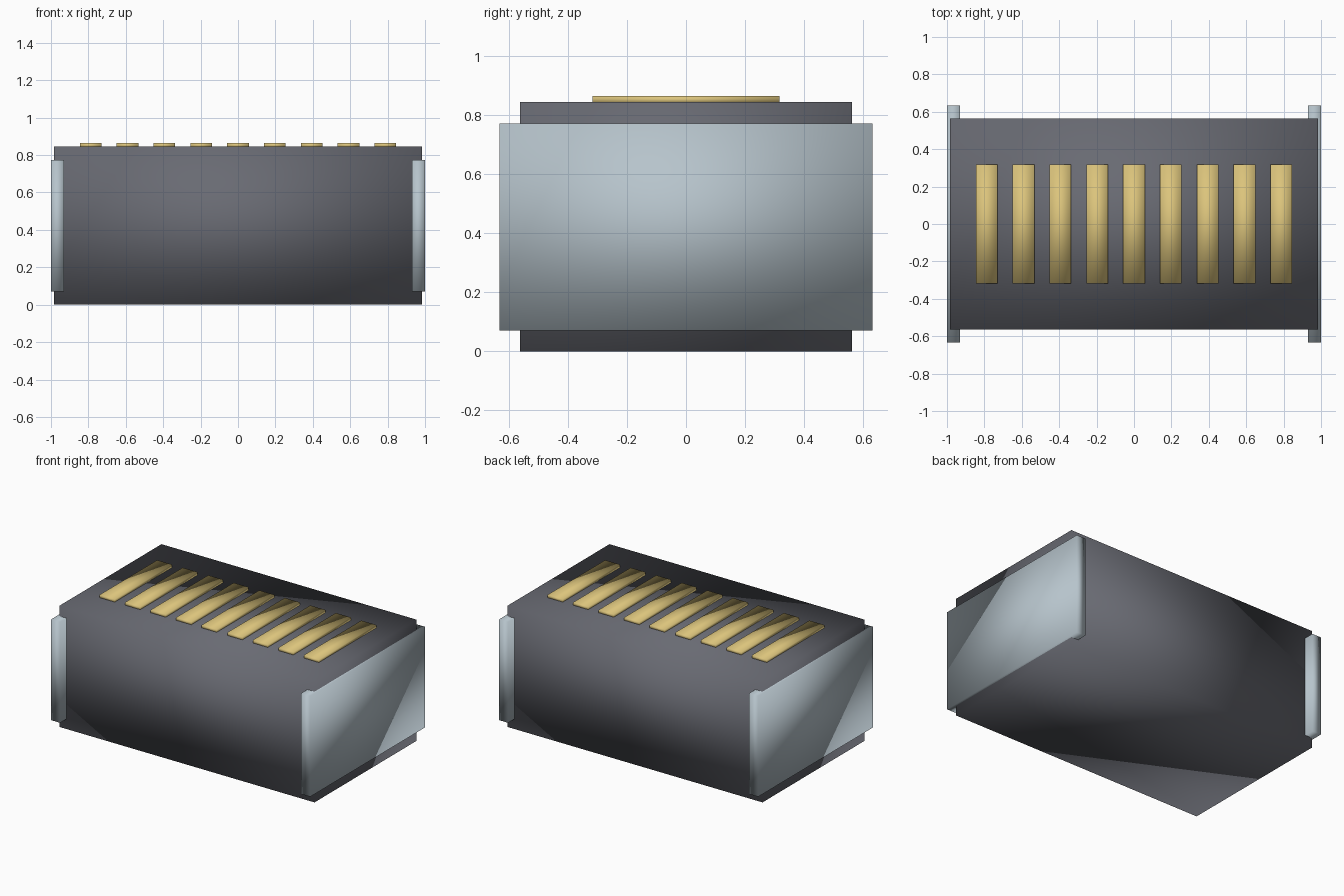
import bpy

# Remove the default object
default = bpy.data.objects.get("Cube")
if default:
    bpy.data.objects.remove(default, do_unlink=True)


def make_material(name, rgb):
    mat = bpy.data.materials.new(name)
    mat.use_nodes = True
    color = (*rgb, 1.0)
    mat.diffuse_color = color
    mat.node_tree.nodes["Principled BSDF"].inputs["Base Color"].default_value = color
    return mat


def box(name, low, high, mat):
    """Softly shaded box spanning two opposite corners."""
    center = [(a + b) / 2 for a, b in zip(low, high)]
    size = [b - a for a, b in zip(low, high)]
    bpy.ops.mesh.primitive_cube_add(size=1, location=center)
    obj = bpy.context.object
    obj.name = name
    obj.scale = size
    bpy.ops.object.transform_apply(location=False, rotation=False, scale=True)
    obj.data.materials.append(mat)
    bpy.ops.object.shade_smooth()
    return obj


charcoal = make_material("charcoal", (0.14, 0.145, 0.17))
steel = make_material("pale steel", (0.47, 0.55, 0.60))
gold = make_material("gold", (0.71, 0.55, 0.20))

# Main housing
top = 0.845
box("housing", (-0.985, -0.563, 0), (0.985, 0.563, top), charcoal)

# End plates overhanging the front and back of the housing
for side, x in (("right", -0.965), ("left", 0.965)):
    box(f"{side}_end_plate", (x - 0.035, -0.633, 0.07), (x + 0.035, 0.633, 0.773), steel)

# Row of contact strips on top
count, pitch, half_width = 9, 0.197, 0.058
for i in range(count):
    x = (i - (count - 1) / 2) * pitch
    box(f"contact_strip_{i + 1}", (x - half_width, -0.317, top - 0.005),
        (x + half_width, 0.317, 0.865), gold)
